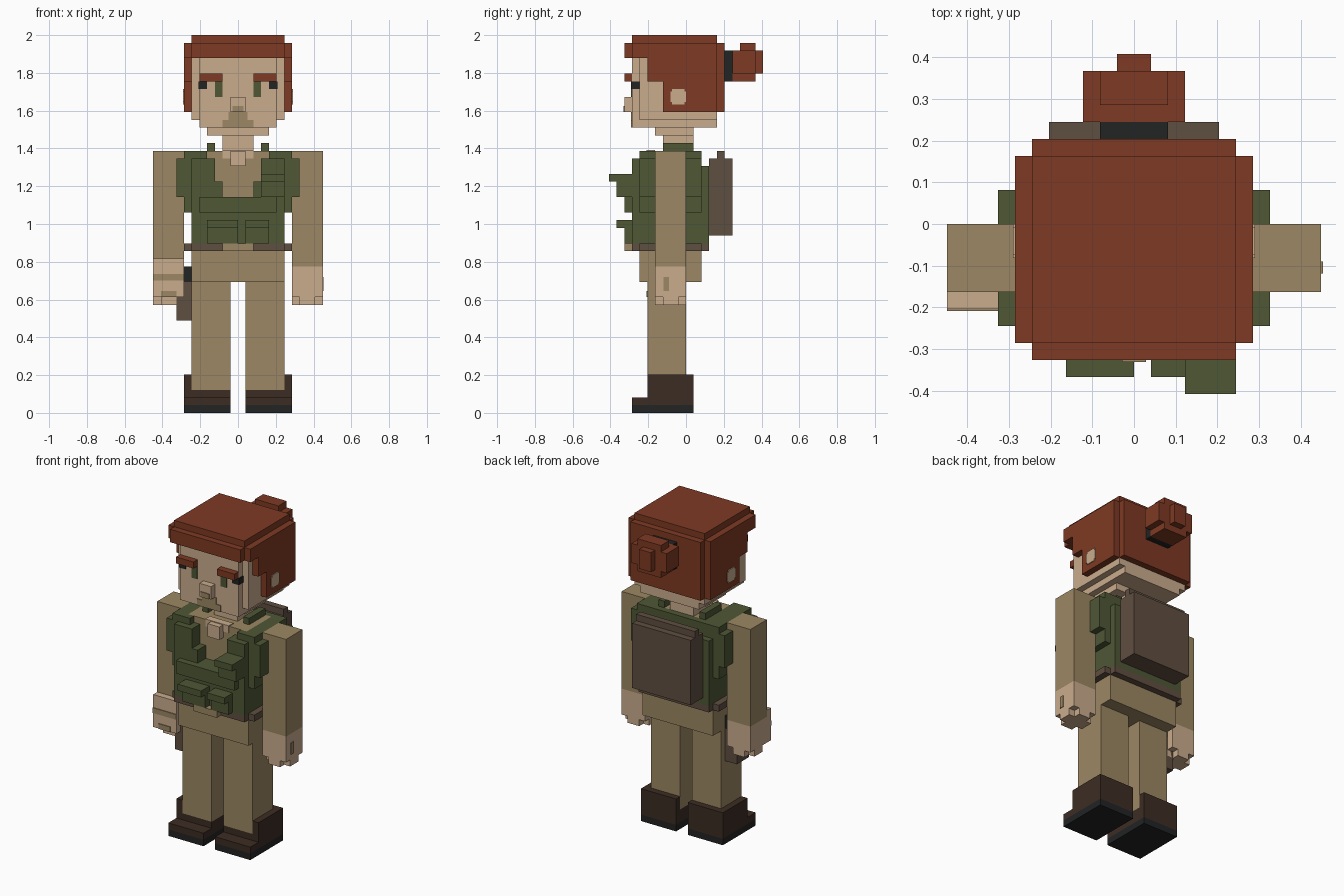
import bpy, bmesh
from mathutils import Vector

if "Cube" in bpy.data.objects:
    bpy.data.objects.remove(bpy.data.objects["Cube"])

V = 2 / 49   # one block of the grid
T = 0.12     # thickness of a painted plate, in blocks (about 0.005)


def material(name, hex_code):
    def lin(c):
        c /= 255
        return c / 12.92 if c < 0.04045 else ((c + 0.055) / 1.055) ** 2.4
    m = bpy.data.materials.new(name)
    m.diffuse_color = [lin((hex_code >> s) & 255) for s in (16, 8, 0)] + [1]
    m.use_nodes = True
    m.node_tree.nodes["Principled BSDF"].inputs["Base Color"].default_value = m.diffuse_color
    return m


HAIR = material("auburn hair", 0x7E3A23)
SKIN = material("skin", 0xCAAC8D)
TAN = material("khaki cloth", 0x9C8763)
GREEN = material("olive green", 0x4E5735)
BROWN = material("leather brown", 0x5F4E40)
BOOT = material("boot brown", 0x3C2C23)
BLACK = material("black", 0x222324)


def part(name, mat, *boxes, mirror=False):
    """Blocky part from boxes (x0, x1, y0, y1, z0, z1) in grid units."""
    if mirror:
        boxes = boxes + tuple((-b[1], -b[0]) + tuple(b[2:]) for b in boxes)
    bm = bmesh.new()
    for x0, x1, y0, y1, z0, z1 in boxes:
        vs = bmesh.ops.create_cube(bm, size=1)["verts"]
        for v in vs:
            v.co = Vector(((x0 + x1) / 2 + v.co.x * (x1 - x0),
                           (y0 + y1) / 2 + v.co.y * (y1 - y0),
                           (z0 + z1) / 2 + v.co.z * (z1 - z0))) * V
    me = bpy.data.meshes.new(name)
    bm.to_mesh(me)
    bm.free()
    me.materials.append(mat)
    ob = bpy.data.objects.new(name, me)
    bpy.context.collection.objects.link(ob)
    return ob


# Boots: sole, toe, instep, outer wall and heel wall
part("boot_soles", BLACK, (1, 7, -7, 1, 0, 1), mirror=True)
part("boots", BOOT, (1, 7, -7, -5, 1, 2), (1, 7, -5, 1, 1, 3),
     (6, 7, -5, 1, 3, 5), (1, 7, 0, 1, 3, 5), mirror=True)

# Trousers
part("trouser_legs", TAN, (1, 6, -5, 0, 3, 17), mirror=True)
part("trouser_hips", TAN, (-6, 6, -6, 2, 17, 21))

# Belt, buckle and holster
part("belt", BROWN, (-7, 7, -6, 2, 21, 22), (-6, 6, -7, 3, 21, 22))
part("buckle", TAN, (-2, 2, -8, -7, 21, 22))
part("holster", BROWN, (-8, -6, -4, -1, 12, 17))
part("pistol_grip", BLACK, (-7, -6, -4, -1, 17, 19))

# Shirt under the vest, with a small open collar
part("shirt", TAN, (-5, 5, -5, 1, 22, 34))
part("chest_skin", SKIN, (-2, 2, -5 - T, -4, 33, 34 + T),
     (-1, 1, -6, -5, 32, 34))

# Vest: lower body, back, chest panels, sides
part("vest_body", GREEN, (-6, 6, -7, 3, 22, 28), (-6, 6, 1, 3, 28, 32),
     (-6, 6, 1, 2, 32, 34), (-5, 5, -8, -7, 26, 28))
part("vest_panels", GREEN, (3, 6, -7, -5, 30, 33), (2, 6, -7, -5, 28, 30),
     (4, 7, -6, 2, 33, 34), (5, 7, -6, 2, 26, 33), (7, 8, -6, 2, 28, 33),
     mirror=True)
part("shoulder_straps", GREEN, (3, 4, -3, 1, 34, 35), mirror=True)
part("belly_pouches", GREEN, (-4, 0, -8, -7, 22, 24), (-4, 0, -9, -7, 24, 25),
     (1, 4, -8, -7, 22, 24), (1, 4, -9, -7, 24, 25))
part("chest_pouch", GREEN, (3, 6, -9, -7, 28, 30), (3, 6, -10, -7, 30, 31))

# Backpack
part("backpack", BROWN, (-5, 5, 3, 6, 23, 33), (-5, 5, 4, 5, 33, 34))

# Arms and hands
part("left_sleeve", TAN, (7, 11, -4, 0, 19, 34))
part("right_sleeve", TAN, (-11, -7, -4, 0, 19, 34))
part("hands", SKIN, (7, 11, -4, 0, 15, 19), (7, 11, -3, -1, 14, 15),
     (8, 10, -4, 0, 14, 15), mirror=True)
part("right_fingers", SKIN, (-11, -7, -5, -4, 15, 20))
part("finger_stripes", TAN, (-11, -7, -5 - T, -5, 17.2, 18),
     (-10, -8, -5 - T, -5, 15, 15.8))
part("hand_spot", TAN, (11, 11 + T, -2.9, -2.2, 15.8, 17.6))

# Neck and head
part("neck", SKIN, (-2, 2, -3, 1, 34, 36), (-4, 4, -4, 1, 36, 37))
part("head", SKIN, (-6, 6, -6, 4, 38, 46), (-5, 5, -6, 4, 37, 38),
     (-5, 5, -7, -6, 37, 46))
part("nose", SKIN, (-1, 1, -8, -7, 39, 41))
part("stubble", TAN, (-0.7, 0.7, -8 - T, -8, 39, 39.8),
     (-1.2, 1.2, -7 - T, -7, 38, 39), (-2, 2, -7 - T, -7, 37, 38))
part("ears", SKIN, (7, 7 + T, -1.8, -0.2, 40, 42),
     (7, 7 + T, -2, 0, 40.3, 41.7), mirror=True)

# Eyes and brows
part("irises", GREEN, (2, 3, -7 - T, -7, 41, 43), mirror=True)
part("eye_corners", BLACK, (4, 5 + T, -7 - T, -6, 42, 43), mirror=True)
part("eyebrows", HAIR, (2, 5, -8, -7, 43, 44), mirror=True)

# Hair: cap, fringe, back and stepped sides
part("hair_cap", HAIR, (-7, 7, -7, 4, 46, 48), (-6, 6, -8, 5, 46, 48),
     (-6, 6, -7, 4, 48, 49))
part("hair_back", HAIR, (-6, 6, 4, 5, 39, 46))
part("hair_sides", HAIR, (6, 7, -3, 4, 39, 43), (6, 7, -5, 4, 43, 46),
     mirror=True)

# Tied bun
part("hair_tie", BLACK, (-2, 2, 5, 6, 43, 47))
part("hair_bun", HAIR, (-3, 3, 6, 9, 44, 47), (-2, 2, 6, 9, 43, 47),
     (-2, 2, 7, 9, 47, 48), (-1, 1, 9, 10, 44, 47))
